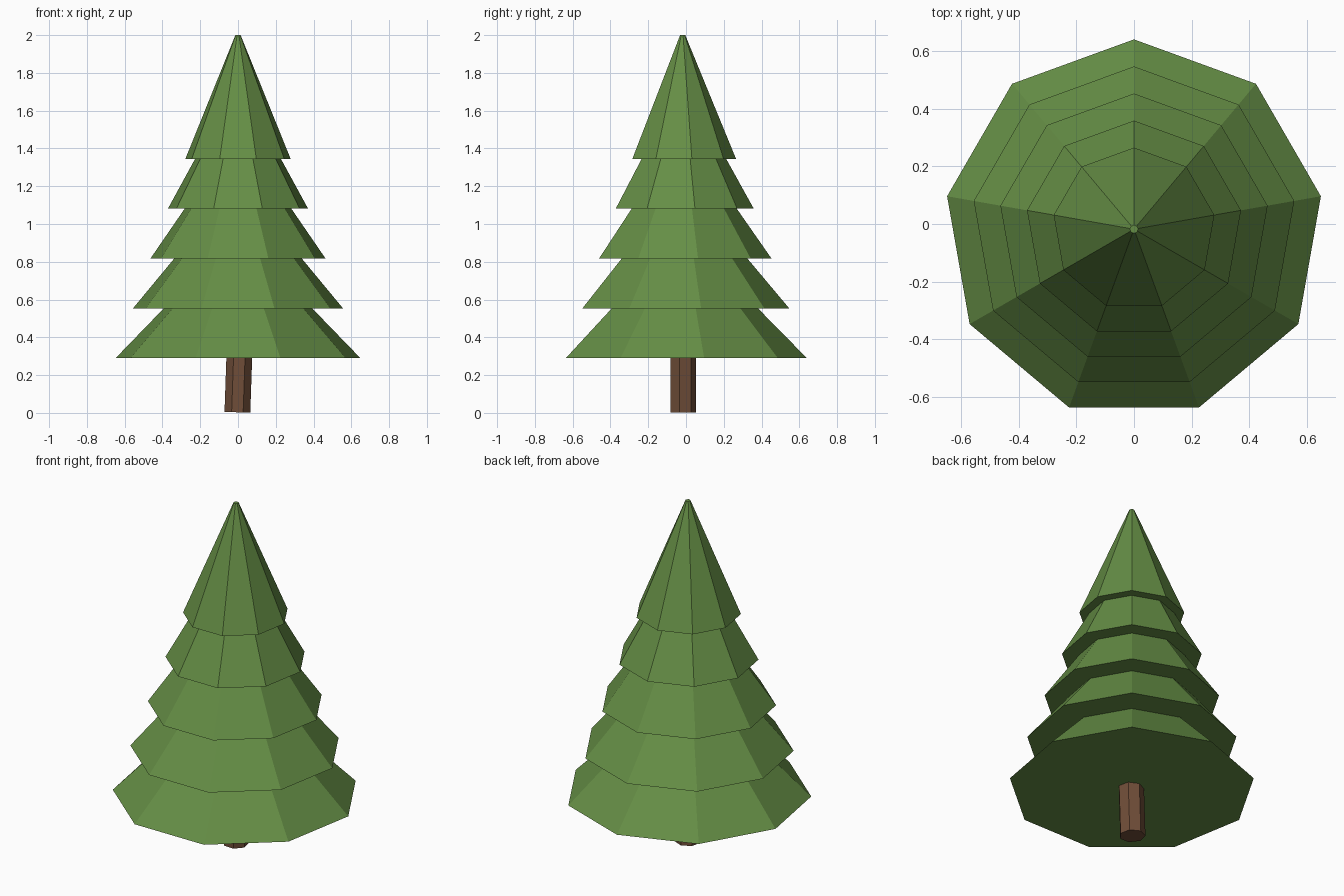
import bpy
import math

if "Cube" in bpy.data.objects:
    bpy.data.objects.remove(bpy.data.objects["Cube"])

CY = -0.018  # the tree axis sits slightly off the bounding-box centre


def material(name, color):
    m = bpy.data.materials.new(name)
    m.diffuse_color = (*color, 1)
    m.use_nodes = True
    m.node_tree.nodes["Principled BSDF"].inputs["Base Color"].default_value = m.diffuse_color
    return m


def cone(name, sides, r1, r2, z0, z1, mat, x=0.0, tilt=0.0):
    bpy.ops.mesh.primitive_cone_add(vertices=sides, radius1=r1, radius2=r2,
                                    depth=z1 - z0, location=(x, CY, (z0 + z1) / 2),
                                    rotation=(0, tilt, 0))
    obj = bpy.context.object
    obj.name = name
    obj.data.materials.append(mat)
    return obj


green = material("foliage_green", (0.13, 0.27, 0.06))
brown = material("bark_brown", (0.16, 0.075, 0.04))

# Trunk, leaning very slightly
cone("trunk", 7, 0.07, 0.07, 0.003, 0.42, brown, x=0.004, tilt=math.radians(2))

# Five overlapping foliage tiers of equal height, shrinking upward
for i in range(5):
    z = 0.29 + i * 0.2638
    cone(f"foliage_tier_{i + 1}", 9, 0.658 - i * 0.0938, 0.014, z, z + 0.655, green)
